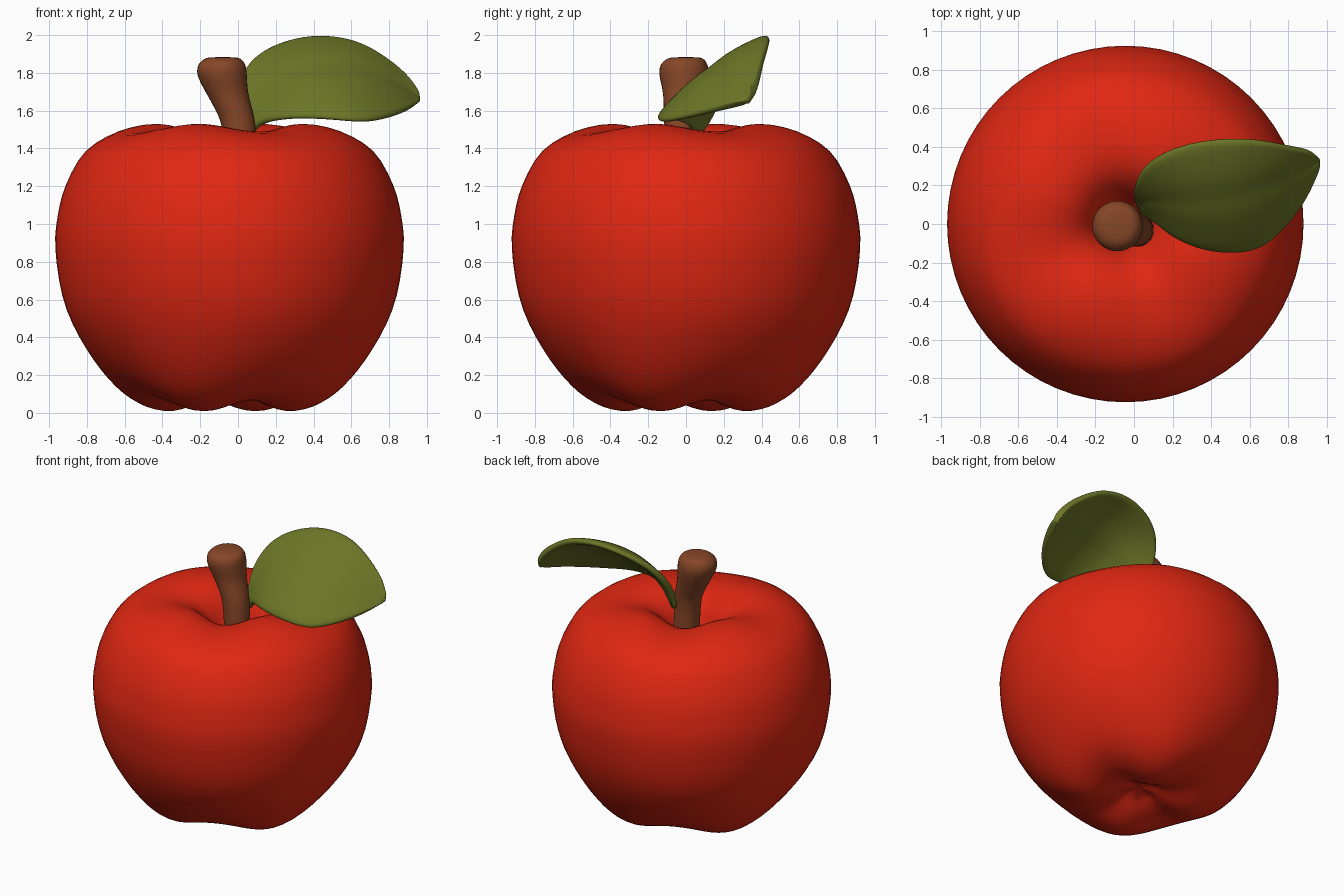
import bpy, bmesh, math
from mathutils import Vector

cube = bpy.data.objects.get("Cube")
if cube:
    bpy.data.objects.remove(cube, do_unlink=True)


def material(name, colour):
    mat = bpy.data.materials.new(name)
    mat.use_nodes = True
    mat.diffuse_color = (*colour, 1)
    mat.node_tree.nodes["Principled BSDF"].inputs["Base Color"].default_value = (*colour, 1)
    return mat


def spline(points, steps):
    """Smooth curve through the points (Catmull-Rom)."""
    pts = [Vector(p) for p in points]
    pts = [2 * pts[0] - pts[1]] + pts + [2 * pts[-1] - pts[-2]]
    result = []
    for a, b, c, d in zip(pts, pts[1:], pts[2:], pts[3:]):
        for i in range(steps):
            t = i / steps
            result.append(0.5 * (2 * b + (c - a) * t + (2 * a - 5 * b + 4 * c - d) * t ** 2
                                 + (3 * b - a - 3 * c + d) * t ** 3))
    return result + [pts[-2]]


def loft(name, rows, mat, closed=True, caps=True):
    """Skin rows of points with quads, optionally closed round and capped."""
    bm = bmesh.new()
    verts = [[bm.verts.new(p) for p in row] for row in rows]
    count = len(rows[0])
    for low, high in zip(verts, verts[1:]):
        for i in range(count if closed else count - 1):
            j = (i + 1) % count
            bm.faces.new((low[i], low[j], high[j], high[i]))
    if caps:
        bm.faces.new(verts[0][::-1])
        bm.faces.new(verts[-1])
    bmesh.ops.recalc_face_normals(bm, faces=bm.faces)
    mesh = bpy.data.meshes.new(name)
    bm.to_mesh(mesh)
    bm.free()
    for face in mesh.polygons:
        face.use_smooth = True
    mesh.materials.append(mat)
    obj = bpy.data.objects.new(name, mesh)
    bpy.context.collection.objects.link(obj)
    return obj


def subdivide(obj, levels):
    mod = obj.modifiers.new("Smooth", "SUBSURF")
    mod.levels = mod.render_levels = levels


red = material("apple red", (0.74, 0.02, 0.006))
brown = material("stem brown", (0.24, 0.062, 0.02))
green = material("leaf green", (0.15, 0.18, 0.02))

# Fruit: lathed profile (radius, height) with four soft lobes
PROFILE = [(0.01, 0.13), (0.1, 0.11), (0.2, 0.05), (0.33, 0.01), (0.46, 0.03),
           (0.58, 0.1), (0.69, 0.22), (0.8, 0.4), (0.885, 0.62), (0.922, 0.87),
           (0.91, 1.04), (0.865, 1.21), (0.76, 1.39), (0.6, 1.495), (0.42, 1.53),
           (0.28, 1.495), (0.18, 1.4), (0.12, 1.27), (0.06, 1.2), (0.01, 1.19)]
SEGMENTS = 64


def fruit_point(radius, z, angle):
    notch = (1 + math.cos(4 * (angle - math.radians(22)))) / 2
    middle = math.sin(math.pi * min(radius / 0.8, 1))
    if z > 1.2:
        z -= 0.04 * notch * middle * min((z - 1.2) / 0.2, 1)
    elif z < 0.5:
        fade = 1 - z / 0.5
        radius *= 1 - 0.07 * notch * fade
        z += 0.06 * notch * middle * fade
    return (radius * math.cos(angle) - 0.045, radius * math.sin(angle), z)


rings = [[fruit_point(p.x, p.y, math.tau * i / SEGMENTS) for i in range(SEGMENTS)]
         for p in spline(PROFILE, 3)]
loft("fruit", rings, red)

# Stem: bent tube that swells into a knob, (x, y, z, radius)
STEM = [(0.02, -0.03, 1.12, 0.09), (0.01, -0.03, 1.48, 0.09), (-0.02, -0.02, 1.6, 0.1),
        (-0.06, -0.01, 1.7, 0.115), (-0.085, -0.01, 1.79, 0.135),
        (-0.085, -0.01, 1.85, 0.125), (-0.08, 0, 1.885, 0.085)]
rings = []
for x, y, z, radius in spline(STEM, 2):
    ring = []
    for i in range(16):
        a = math.tau * i / 16
        ring.append((x + radius * math.cos(a), y + radius * math.sin(a), z))
    rings.append(ring)
stem = loft("stem", rings, brown)
subdivide(stem, 1)

# Leaf: rows of (front edge, midrib, back edge) from base to tip
LEAF = [((0.06, 0.03, 1.47), (0.05, 0.06, 1.48), (0.03, 0.08, 1.49)),
        ((0.11, 0.02, 1.52), (0.05, 0.13, 1.63), (0.0, 0.18, 1.68)),
        ((0.2, -0.06, 1.55), (0.17, 0.13, 1.74), (0.06, 0.31, 1.85)),
        ((0.35, -0.13, 1.56), (0.32, 0.13, 1.81), (0.22, 0.4, 1.95)),
        ((0.53, -0.15, 1.55), (0.5, 0.15, 1.83), (0.42, 0.44, 1.99)),
        ((0.68, -0.11, 1.54), (0.66, 0.2, 1.81), (0.62, 0.44, 1.96)),
        ((0.82, 0.03, 1.57), (0.8, 0.26, 1.76), (0.78, 0.41, 1.87)),
        ((0.91, 0.18, 1.61), (0.9, 0.31, 1.7), (0.9, 0.38, 1.77)),
        ((0.95, 0.31, 1.64), (0.96, 0.33, 1.655), (0.95, 0.35, 1.68))]
edges = [spline(line, 2) for line in zip(*LEAF)]
rows = []
for front, mid, back in zip(*edges):
    row = []
    for i in range(9):
        t = i / 8
        point = (front * (1 - t) * (1 - 2 * t) + mid * 4 * t * (1 - t)
                 + back * t * (2 * t - 1))
        # Shallow groove along the midrib
        if i == 4:
            point.z -= 0.012
        row.append(point)
    rows.append(row)
leaf = loft("leaf", rows, green, closed=False, caps=False)
shell = leaf.modifiers.new("Thickness", "SOLIDIFY")
shell.thickness = 0.045
shell.offset = 0
subdivide(leaf, 2)
